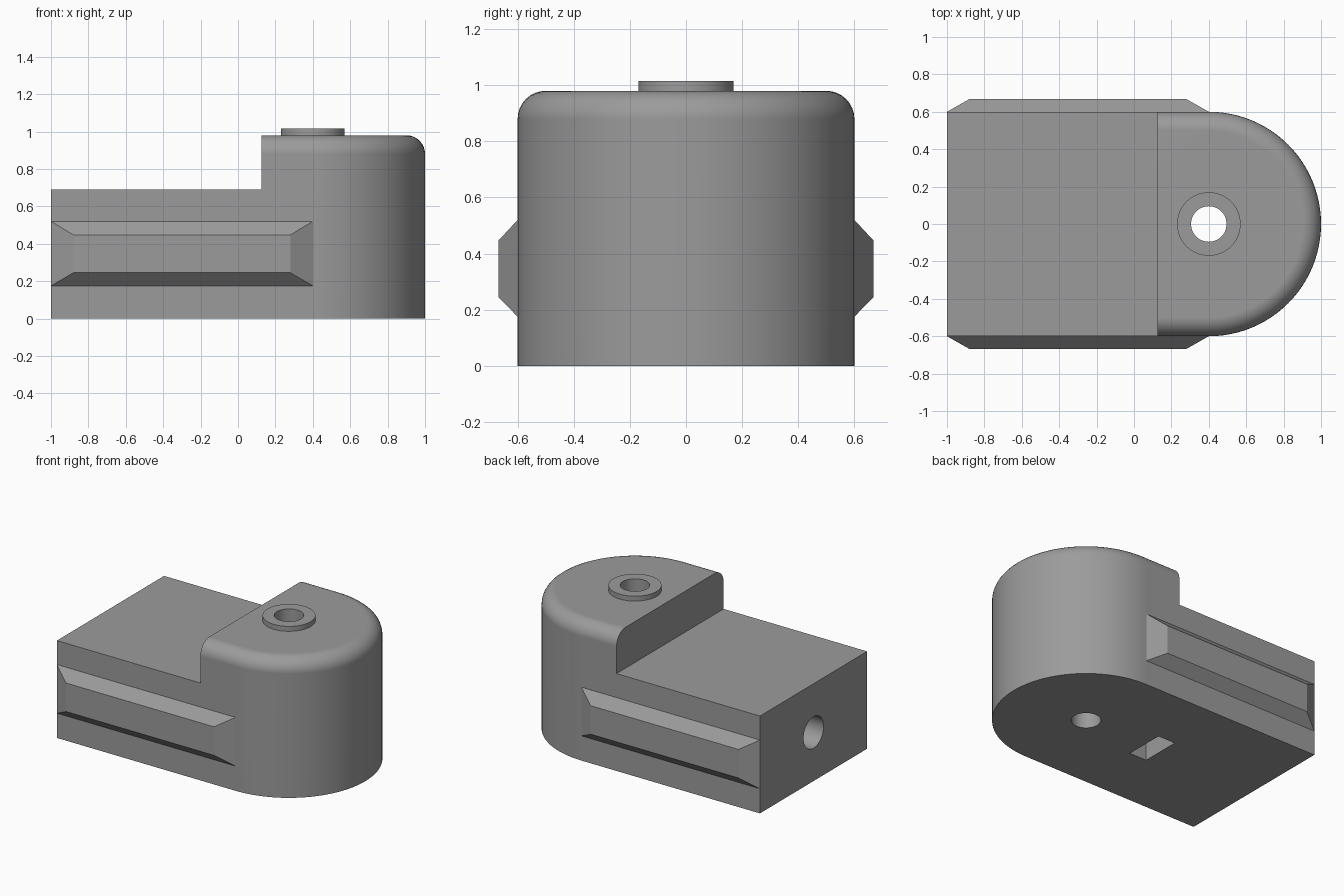
import bpy, bmesh, math
from mathutils import Matrix

if "Cube" in bpy.data.objects:
    bpy.data.objects.remove(bpy.data.objects["Cube"])

grey = bpy.data.materials.new("plain grey")
grey.diffuse_color = (0.33, 0.33, 0.33, 1)
grey.use_nodes = True
grey.node_tree.nodes["Principled BSDF"].inputs["Base Color"].default_value = grey.diffuse_color


def finish(bm, name):
    bmesh.ops.recalc_face_normals(bm, faces=bm.faces)
    me = bpy.data.meshes.new(name)
    bm.to_mesh(me)
    bm.free()
    ob = bpy.data.objects.new(name, me)
    bpy.context.collection.objects.link(ob)
    me.materials.append(grey)
    return ob


def loft(rings, name):
    """Closed solid through a stack of rings with equal point counts."""
    bm = bmesh.new()
    loops = [[bm.verts.new(p) for p in ring] for ring in rings]
    n = len(loops[0])
    for a, b in zip(loops, loops[1:]):
        for i in range(n):
            j = (i + 1) % n
            bm.faces.new((a[i], a[j], b[j], b[i]))
    bm.faces.new(loops[0][::-1])
    bm.faces.new(loops[-1])
    return finish(bm, name)


def box(x0, x1, y0, y1, z0, z1, name):
    return loft([[(x0, y0, z), (x1, y0, z), (x1, y1, z), (x0, y1, z)]
                 for z in (z0, z1)], name)


def cylinder(r, length, matrix, name):
    bm = bmesh.new()
    bmesh.ops.create_cone(bm, cap_ends=True, segments=48, radius1=r,
                          radius2=r, depth=length, matrix=matrix)
    return finish(bm, name)


def smooth(ob):
    bpy.ops.object.select_all(action='DESELECT')
    ob.select_set(True)
    bpy.context.view_layer.objects.active = ob
    bpy.ops.object.shade_smooth_by_angle(angle=math.radians(30))


CX, R, TOP, FILLET = 0.4, 0.6, 0.98, 0.1


def outline(inset, z):
    """Block with a half-round nose, shrunk on the sides and nose only."""
    r = R - inset
    arc = [math.pi * (i / 48 - 0.5) for i in range(49)]
    return ([(-1, -r, z)] + [(CX + r * math.cos(a), r * math.sin(a), z) for a in arc]
            + [(-1, r, z)])


# Body: rounded-nose block with a filleted top edge
rings = [outline(0, 0)]
for k in range(9):
    a = k / 8 * math.pi / 2
    rings.append(outline(FILLET * (1 - math.cos(a)),
                         TOP - FILLET + FILLET * math.sin(a)))
body = loft(rings, "body")

# Cutters: rear step, vertical bore, end screw hole, nut slot underneath
cutters = [
    box(-1.5, 0.125, -1, 1, 0.69, 1.5, "step_cutter"),
    cylinder(0.095, 3, Matrix.Translation((CX, 0, 0.5)), "bore_cutter"),
    cylinder(0.112, 1.6, Matrix.Translation((-0.4, 0, 0.345))
             @ Matrix.Rotation(math.pi / 2, 4, 'Y'), "screw_hole_cutter"),
    box(-0.22, -0.085, -0.142, 0.142, -0.2, 0.487, "nut_slot_cutter"),
]
# The screw hole stops inside the bore
cutters[2].data.transform(Matrix.Translation((-0.8 + 0.4 + 0.4 - 0.0, 0, 0)))
bpy.context.view_layer.objects.active = body
for c in cutters:
    mod = body.modifiers.new("cut", 'BOOLEAN')
    mod.operation, mod.solver, mod.object = 'DIFFERENCE', 'EXACT', c
    bpy.ops.object.modifier_apply(modifier=mod.name)
    bpy.data.objects.remove(c)
smooth(body)
weighted = body.modifiers.new("even_shading", 'WEIGHTED_NORMAL')
weighted.keep_sharp = True

# Washer collar around the bore
collar_bm = bmesh.new()
profile = [(0.095, TOP), (0.17, TOP), (0.17, 1.015), (0.095, 1.015)]
verts = [[collar_bm.verts.new((CX + r * math.cos(t), r * math.sin(t), z))
          for r, z in profile]
         for t in (2 * math.pi * i / 48 for i in range(48))]
for i in range(48):
    a, b = verts[i], verts[(i + 1) % 48]
    for j in range(4):
        k = (j + 1) % 4
        collar_bm.faces.new((a[j], b[j], b[k], a[k]))
smooth(finish(collar_bm, "collar"))

# Bevelled grip ribs on both sides
for side, name in ((-1, "front_rib"), (1, "back_rib")):
    loft([[(x0, side * y, z0), (x1, side * y, z0), (x1, side * y, z1), (x0, side * y, z1)]
          for x0, x1, y, z0, z1 in ((-1, 0.4, 0.6, 0.175, 0.52),
                                    (-0.88, 0.28, 0.668, 0.245, 0.447))], name)
